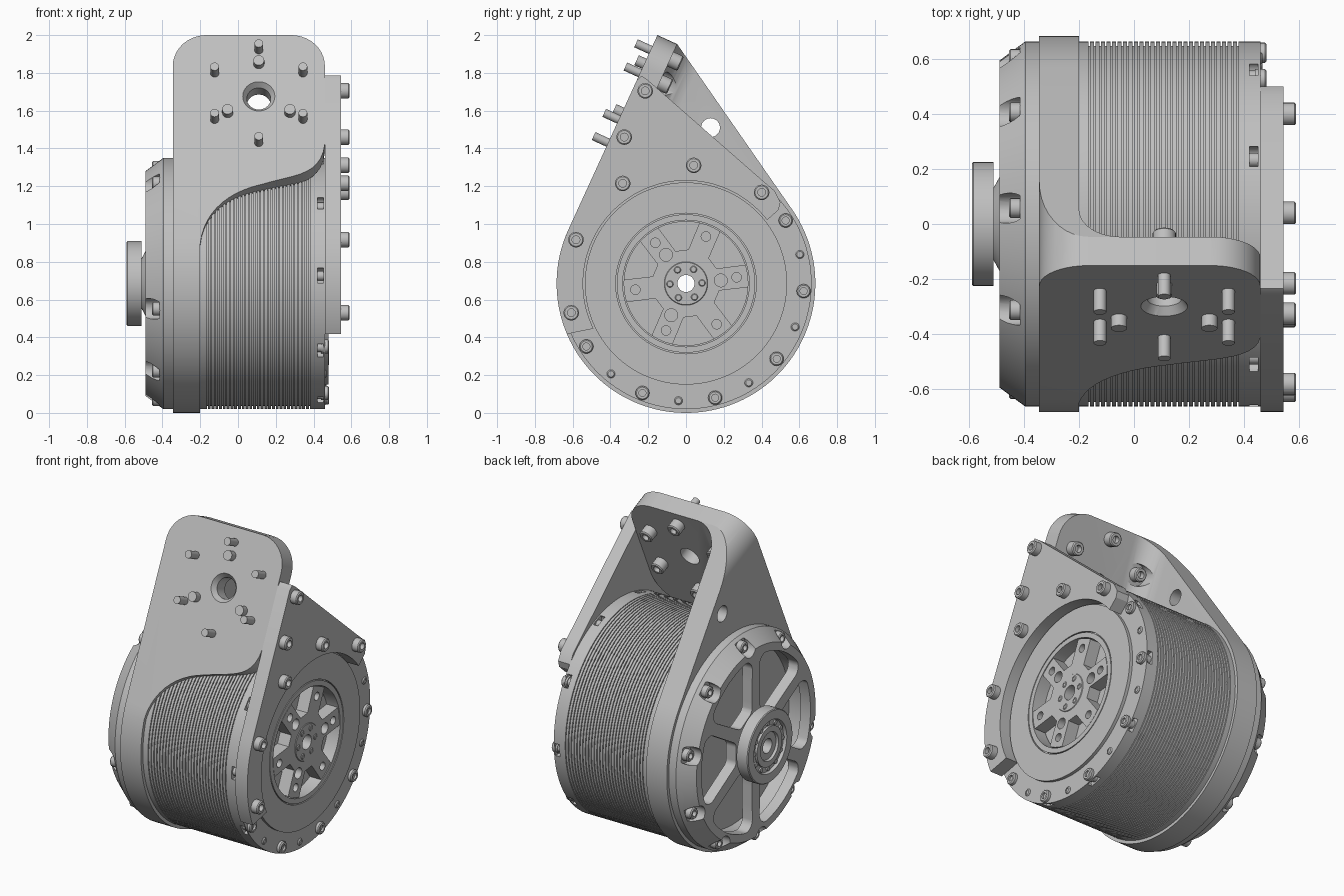
import bpy, bmesh
from math import radians, cos, sin, pi
from mathutils import Matrix, Vector
from mathutils.geometry import interpolate_bezier

if "Cube" in bpy.data.objects:
    bpy.data.objects.remove(bpy.data.objects["Cube"])

grey = bpy.data.materials.new("machined grey")
grey.use_nodes = True
colour = (0.52, 0.52, 0.52, 1)
grey.diffuse_color = colour
grey.node_tree.nodes["Principled BSDF"].inputs["Base Color"].default_value = colour

# Frames: AXIS has local z along the motor axis, PLATE has local z out of the sloped mounting plate
R, TILT = 0.685, radians(24.6)
c, s = cos(TILT), sin(TILT)


def frame(a, b, n):
    return Matrix.Translation((0, 0, R)) @ Matrix((a, b, n)).transposed().to_4x4()


AXIS = frame((0, 1, 0), (0, 0, 1), (1, 0, 0))
PLATE = frame((1, 0, 0), (0, s, c), (0, -c, s))
SLOPE = frame((1, 0, 0), (0, -c, s), (0, -s, -c))
FLIP = Matrix.Rotation(pi, 4, 'X')


def at(base, x, y, z):
    return base @ Matrix.Translation((x, y, z))


def polar(r, deg):
    return r * cos(radians(deg)), r * sin(radians(deg))


def arc(cx, cy, r, a0, a1, n):
    return [(cx + r * cos(radians(a0 + (a1 - a0) * i / n)),
             cy + r * sin(radians(a0 + (a1 - a0) * i / n))) for i in range(n + 1)]


def finish(name, bm, matrix):
    bmesh.ops.remove_doubles(bm, verts=bm.verts, dist=1e-5)
    bmesh.ops.recalc_face_normals(bm, faces=bm.faces)
    bm.transform(matrix)
    mesh = bpy.data.meshes.new(name)
    bm.to_mesh(mesh)
    bm.free()
    mesh.materials.append(grey)
    obj = bpy.data.objects.new(name, mesh)
    bpy.context.collection.objects.link(obj)
    smooth(obj)
    return obj


def smooth(obj):
    obj.data.shade_smooth()
    obj.data.set_sharp_from_angle(angle=radians(28))


def lathe(name, profile, matrix=AXIS, seg=96, closed=True):
    """Revolve (axial, radius) points about local z."""
    bm = bmesh.new()
    rings = [[bm.verts.new((*polar(r, 360 * i / seg), z)) for i in range(seg)]
             for z, r in profile]
    pairs = list(zip(rings, rings[1:])) + ([(rings[-1], rings[0])] if closed else [])
    for a, b in pairs:
        for i in range(seg):
            j = (i + 1) % seg
            bm.faces.new((a[i], a[j], b[j], b[i]))
    return finish(name, bm, matrix)


def prism(name, pts, lo, hi, matrix=AXIS, rounding=0):
    """Extrude a 2D outline along local z, with optional rounded corners."""
    bm = bmesh.new()
    face = bm.faces.new([bm.verts.new((x, y, lo)) for x, y in pts])
    if rounding:
        bmesh.ops.bevel(bm, geom=bm.verts[:], offset=rounding, segments=4,
                        profile=0.5, affect='VERTICES')
        face = bm.faces[:][0]
    new = bmesh.ops.extrude_face_region(bm, geom=[face])["geom"]
    top = [v for v in new if isinstance(v, bmesh.types.BMVert)]
    bmesh.ops.translate(bm, verts=top, vec=Vector((0, 0, hi - lo)))
    return finish(name, bm, matrix)


def rod(name, r, lo, hi, matrix, seg=24):
    return lathe(name, [(lo, 0), (lo, r), (hi, r), (hi, 0)], matrix, seg, False)


def bolt(name, matrix, r=0.037, h=0.045):
    """Socket head screw standing on its local origin."""
    return lathe(name, [(-0.02, 0), (-0.02, r), (h - 0.006, r), (h, r - 0.006),
                        (h, r * 0.5), (h * 0.45, r * 0.5), (h * 0.45, 0)], matrix, 24, False)


def boolean(obj, cutters, op='DIFFERENCE'):
    for cutter in cutters:
        mod = obj.modifiers.new("cut", 'BOOLEAN')
        mod.operation, mod.solver, mod.object = op, 'EXACT', cutter
        deps = bpy.context.evaluated_depsgraph_get()
        mesh = bpy.data.meshes.new_from_object(obj.evaluated_get(deps))
        obj.modifiers.clear()
        obj.data = mesh
        bpy.data.objects.remove(cutter)
    smooth(obj)


# Barrel with fine grooves
fins = []
for i in range(28):
    x = -0.165 + i * 0.02
    fins += [(x, 0.665), (x, 0.648), (x + 0.005, 0.648), (x + 0.005, 0.665)]
lathe("finned_barrel", [(-0.33, 0.045), (-0.33, 0.66), (-0.2, 0.665)] + fins +
      [(0.4, 0.665), (0.4, 0.37), (0.36, 0.37), (0.36, 0.045)], seg=128)

# Right end flange with notched rim
flange = lathe("end_flange", [(0.36, 0.335), (0.36, 0.6), (0.4, 0.665), (0.46, 0.665),
                              (0.46, 0.535), (0.48, 0.535), (0.48, 0.372), (0.465, 0.372),
                              (0.465, 0.366), (0.48, 0.366), (0.48, 0.335)], seg=128)
rim = [32.3 + 36 * k for k in range(10)]
boolean(flange, [rod("cutter", 0.042, 0.42, 0.452, at(AXIS, *polar(0.65, a), 0)) for a in rim])
for a in rim:
    rod("rim_nut", 0.026, 0.41, 0.46, at(AXIS, *polar(0.63, a), 0))
for k in range(6):
    bolt("flange_bolt", at(AXIS, *polar(0.624, 32.3 - 36 * k), 0.46), 0.037, 0.022)
for k in range(5):
    bolt("flange_screw", at(AXIS, *polar(0.622, 14.3 - 36 * k), 0.46), 0.022, 0.008)

# Spoked rotor with open pockets and drilled holes
rotor = lathe("rotor", [(0.35, 0.045), (0.35, 0.33), (0.478, 0.33), (0.478, 0.115),
                        (0.482, 0.112), (0.482, 0.045)])
cuts = []
for k in range(6):
    a = 7 + 60 * k
    pocket = [polar(0.18, a + 19), *arc(0, 0, 0.345, a + 10, a + 50, 8), polar(0.18, a + 41)]
    cuts.append(prism("cutter", pocket, 0.4, 0.6))
    cuts.append(rod("cutter", 0.025, 0.42, 0.6, at(AXIS, *polar(0.27, a), 0)))
    if k % 2 == 0:
        cuts.append(rod("cutter", 0.034, 0.42, 0.6, at(AXIS, *polar(0.185, a - 2), 0)))
    bolt("rotor_screw", at(AXIS, *polar(0.085, a - 5), 0.48), 0.02, 0.006)
boolean(rotor, cuts)

# Left end cap: chamfered, windowed, with bolt pockets
cap = lathe("end_cap", [(-0.49, 0.05), (-0.49, 0.595), (-0.395, 0.665), (-0.33, 0.665),
                        (-0.33, 0.56), (-0.42, 0.56), (-0.42, 0.05)], seg=128)
cuts = []
for k in range(6):
    a = 60 * k
    window = [polar(0.21, a + 19), polar(0.21, a - 19), polar(0.5, a - 25.8),
              *arc(0, 0, 0.545, a - 21.5, a + 21.5, 8), polar(0.5, a + 25.8)]
    cuts.append(prism("cutter", window, -0.6, -0.38, rounding=0.022))
for k in range(10):
    if k == 4:
        continue
    spot = polar(0.615, 12.6 + 36 * k)
    cuts.append(rod("cutter", 0.055, -0.6, -0.415, at(AXIS, *spot, 0)))
    bolt("cap_bolt", at(AXIS, *spot, -0.415) @ FLIP, 0.036, 0.04)
boolean(cap, cuts)

# Bearing hub on the left end
lathe("bearing_hub", [(-0.45, 0.045), (-0.45, 0.17), (-0.49, 0.17), (-0.512, 0.13),
                      (-0.512, 0.225), (-0.585, 0.225), (-0.59, 0.22), (-0.59, 0.165),
                      (-0.57, 0.16), (-0.57, 0.125), (-0.585, 0.125), (-0.585, 0.09),
                      (-0.57, 0.085), (-0.57, 0.045)])
for k in range(12):
    rod("bearing_ball", 0.014, -0.58, -0.565, at(AXIS, *polar(0.142, 30 * k), 0), 12)

# Bent bracket: teardrop side wall flowing into the sloped mounting plate
TOP, WALL, INNER, FILLET = 1.133, -0.2, 0.57, 0.15


def on_slope(v, w):
    return -c * w + s * v, s * w + c * v


tear = arc(0, 0, R, 155.4, 394.8, 80) + [(0.005, 1.193), on_slope(TOP, INNER), on_slope(TOP, R)]
bracket = prism("mounting_bracket", tear, -0.345, 0.46)
sweep = []
for knots in (((0.46, 0.5), (0.44, 0.31), (0.29, 0.32), (0.13, 0.265)),
              ((0.13, 0.265), (-0.06, 0.22), (-0.18, 0.1), (WALL, -0.08))):
    sweep += [p[:2] for p in interpolate_bezier(*[Vector((*k, 0)) for k in knots], 12)][:-1]
outline = (arc(-0.165, TOP - 0.18, 0.18, 180, 90, 10) +
           arc(0.28, TOP - 0.18, 0.18, 90, 0, 10) + sweep +
           [(WALL, -0.08), (WALL, -1), (-0.345, -1)])
boolean(bracket, [prism("cutter", outline, -1.5, 1.5, PLATE)], 'INTERSECT')
hollow = ([(WALL, -2), (1, -2), (1, INNER)] +
          arc(WALL + FILLET, INNER - FILLET, FILLET, 90, 180, 10))
bore = [(0.4, 0), (0.4, 0.063), (0.655, 0.063), (0.685, 0.085), (0.8, 0.085), (0.8, 0)]
HUB_X, HUB_V = 0.11, 0.776
pins = []
for k in range(6):
    dx, dv = polar(0.27, 30 + 60 * k)
    pins.append((HUB_X + dx, HUB_V + dv))
boolean(bracket, [
    prism("cutter", hollow, -2, 2, SLOPE),
    rod("cutter", 0.63, -0.6, 0.6, AXIS, 96),
    rod("cutter", 0.05, -0.5, -0.1, at(AXIS, 0.13, 0.825, 0)),
    lathe("cutter", bore, at(PLATE, HUB_X, HUB_V, 0), 48, False)] +
    [rod("cutter", 0.066, 0.4, INNER - 0.004, at(PLATE, *p, 0)) for p in pins])

# Screws through the mounting plate with heads behind it, and three dowels
for p in pins:
    rod("plate_screw", 0.023, 0.6, 0.77, at(PLATE, *p, 0))
    bolt("plate_screw_head", at(PLATE, *p, INNER) @ FLIP, 0.042, 0.06)
for k in range(3):
    dx, dv = polar(0.19, 90 + 120 * k)
    rod("plate_dowel", 0.029, 0.575, 0.73, at(PLATE, HUB_X + dx, HUB_V + dv, 0))

# Side plate on the right end, wrapping round the flange
side = (arc(0, 0, R, 203, 155.4, 20) + [on_slope(0.87, R), (-0.235, 1.1), (-0.2, 1.075),
        (0.4, 0.55), (0.47, 0.49), (0.5, 0.43), (0.49, 0.39)] + arc(0, 0, 0.545, 38, 206, 60))
prism("side_plate", side, 0.46, 0.545)
spots = [polar(0.627, 14.3 + 36 * k) for k in range(1, 6)] + [(-0.216, 1.02), (-0.327, 0.775)]
for spot in spots:
    bolt("side_plate_bolt", at(AXIS, *spot, 0.545), 0.041, 0.045)
